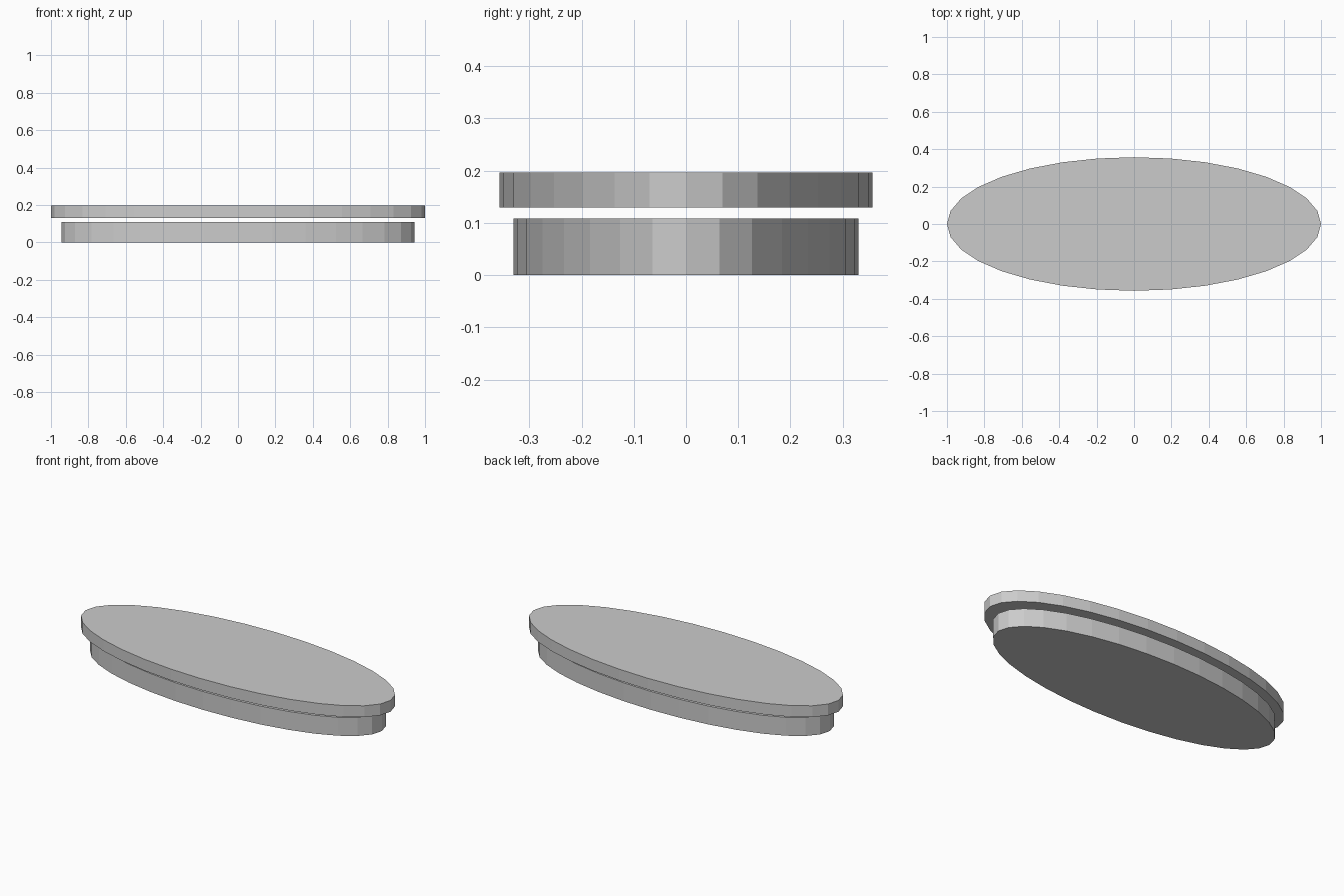
import bpy

if "Cube" in bpy.data.objects:
    bpy.data.objects.remove(bpy.data.objects["Cube"])


def oval_slab(name, rx, ry, z0, z1):
    # 32-sided flat-shaded elliptical disc
    bpy.ops.mesh.primitive_cylinder_add(vertices=32, radius=1, depth=1,
                                        location=(0, 0, (z0 + z1) / 2))
    slab = bpy.context.object
    slab.name = name
    slab.scale = (rx, ry, z1 - z0)
    bpy.ops.object.transform_apply(location=False, rotation=False, scale=True)
    return slab


# Lower base and the wider top floating just above it
oval_slab("oval_base", 0.943, 0.33, 0.0, 0.109)
oval_slab("oval_top", 1.0, 0.357, 0.13, 0.197)
